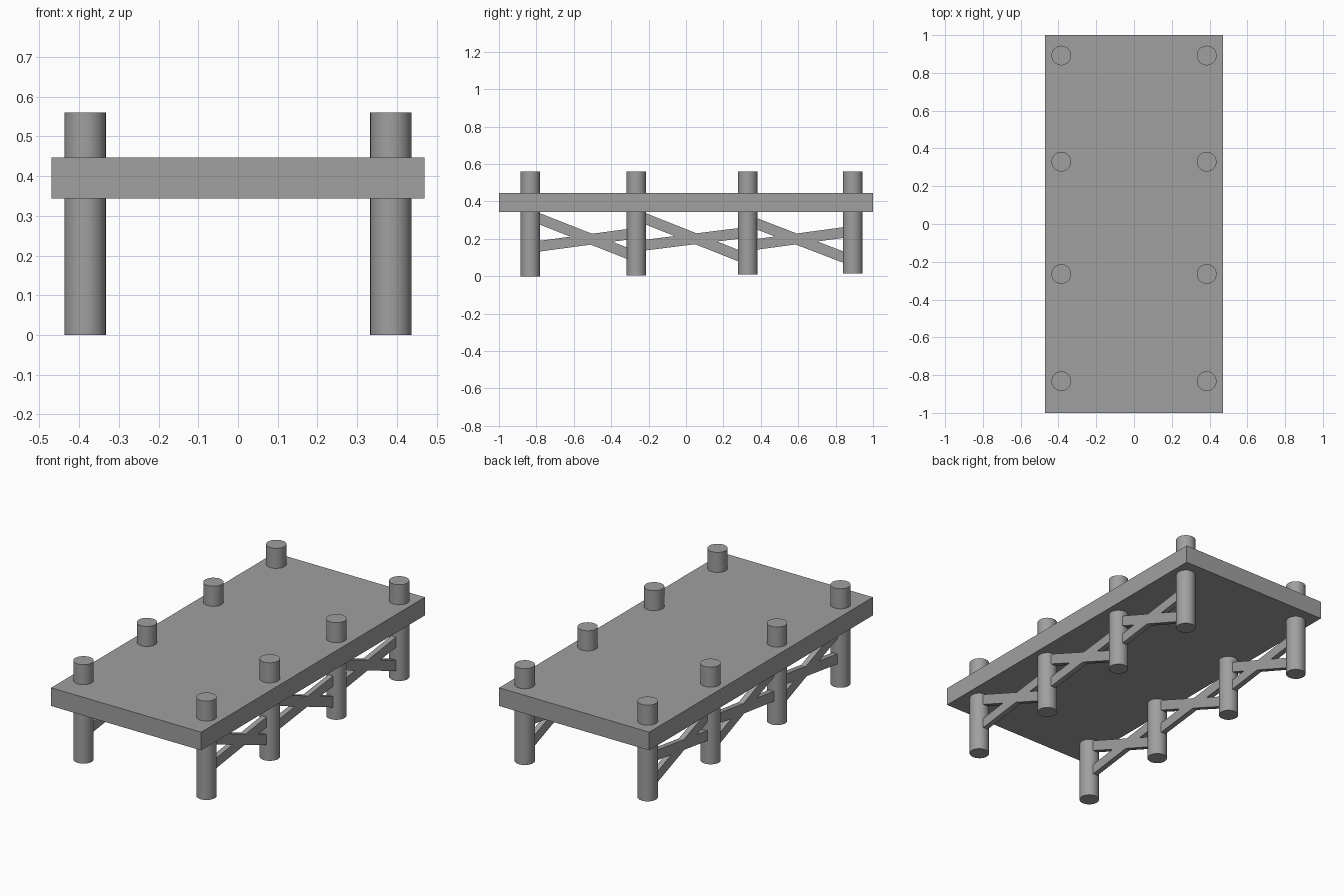
import bpy
import math

cube = bpy.data.objects.get("Cube")
if cube:
    bpy.data.objects.remove(cube, do_unlink=True)

# Single weathered grey for the whole pier
GREY = (0.35, 0.35, 0.35, 1.0)
mat = bpy.data.materials.new("weathered_grey")
mat.use_nodes = True
mat.diffuse_color = GREY
mat.node_tree.nodes["Principled BSDF"].inputs["Base Color"].default_value = GREY

PILE_X = 0.385
PILE_R = 0.052
PILE_TOP = 0.56
PILE_Y = [-0.832, -0.265, 0.33, 0.892]


def finish(obj, name):
    obj.name = name
    obj.data.name = name
    obj.data.materials.append(mat)
    return obj


def box(name, center, size, tilt=0.0):
    bpy.ops.mesh.primitive_cube_add(size=1, location=center)
    obj = bpy.context.object
    obj.scale = size
    bpy.ops.object.transform_apply(location=False, rotation=False, scale=True)
    obj.rotation_euler.x = tilt
    return finish(obj, name)


def pile(name, x, y, bottom):
    bpy.ops.mesh.primitive_cylinder_add(
        vertices=48, radius=PILE_R, depth=PILE_TOP - bottom,
        location=(x, y, (PILE_TOP + bottom) / 2))
    finish(bpy.context.object, name)
    bpy.ops.object.shade_smooth_by_angle(angle=math.radians(40))


def brace(name, x, y0, z0, y1, z1):
    # Flat board running between two points in the plane of a pile row
    dy, dz = y1 - y0, z1 - z0
    box(name, (x, (y0 + y1) / 2, (z0 + z1) / 2),
        (0.03, math.hypot(dy, dz), 0.057), math.atan2(dz, dy))


# Deck slab
box("deck", (0, 0, 0.395), (0.94, 2.0, 0.103))

# Falling and rising brace heights at the pile faces of each bay
BAYS = [(0.31, 0.12, 0.16, 0.225),
        (0.31, 0.107, 0.166, 0.23),
        (0.283, 0.099, 0.17, 0.235)]

for side, x in (("right", -PILE_X), ("left", PILE_X)):
    # Piles, their feet stepping up slightly toward the back
    for i, y in enumerate(PILE_Y):
        pile(f"{side}_pile_{i + 1}", x, y, 0.005 * i)
    # Crossed braces between neighbouring piles
    for i, (f0, f1, r0, r1) in enumerate(BAYS):
        y0 = PILE_Y[i] + PILE_R - 0.01
        y1 = PILE_Y[i + 1] - PILE_R + 0.01
        brace(f"{side}_falling_brace_{i + 1}", x, y0, f0, y1, f1)
        brace(f"{side}_rising_brace_{i + 1}", x, y0, r0, y1, r1)
